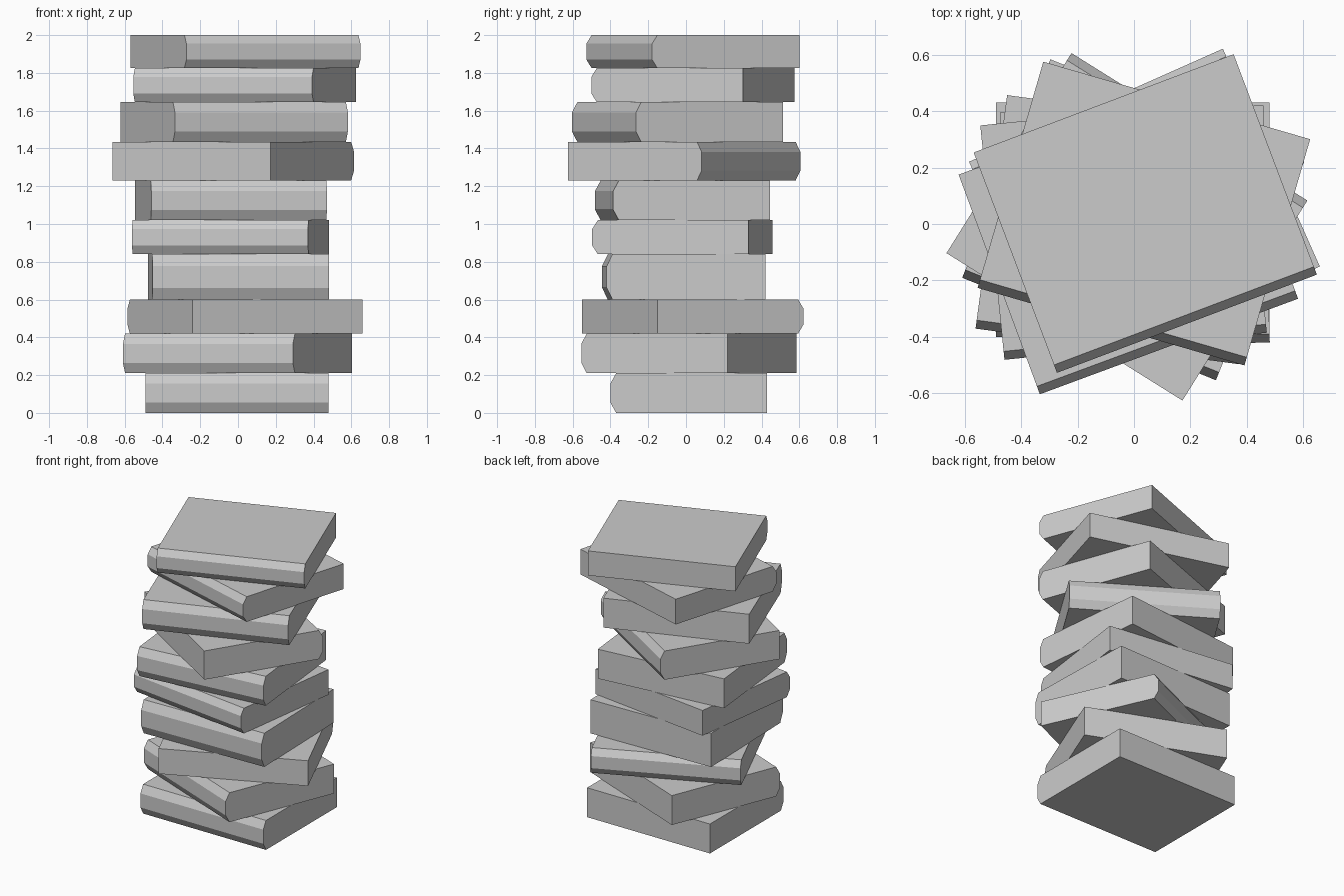
import bpy, bmesh
from math import radians

if "Cube" in bpy.data.objects:
    bpy.data.objects.remove(bpy.data.objects["Cube"])

BULGE = 0.03   # how far the rounded spine stands out


def book(name, z0, z1, cx, cy, width, depth, angle):
    """Block with a faceted spine on its local -y side."""
    h, d = z1 - z0, depth / 2
    # side profile (y, z)
    profile = [(d, 0), (d, h), (-d + BULGE, h), (-d, h * 0.74),
               (-d, h * 0.26), (-d + BULGE, 0)]
    bm = bmesh.new()
    face = bm.faces.new([bm.verts.new((-width / 2, y, z)) for y, z in profile])
    ext = bmesh.ops.extrude_face_region(bm, geom=[face], use_keep_orig=True)
    moved = [v for v in ext["geom"] if isinstance(v, bmesh.types.BMVert)]
    bmesh.ops.translate(bm, verts=moved, vec=(width, 0, 0))
    bmesh.ops.recalc_face_normals(bm, faces=bm.faces)
    mesh = bpy.data.meshes.new(name)
    bm.to_mesh(mesh)
    bm.free()
    ob = bpy.data.objects.new(name, mesh)
    ob.location = (cx, cy, z0)
    ob.rotation_euler.z = radians(angle)
    bpy.context.collection.objects.link(ob)


# stack from the bottom: top height, centre x, centre y, width, depth, turn
stack = [
    (0.21, -0.005, 0.015, 0.97, 0.83, 0),
    (0.42, -0.003, 0.015, 0.97, 0.835, -22),
    (0.60, 0.037, 0.035, 0.985, 0.845, 204),
    (0.84, 0.003, -0.012, 0.935, 0.84, 1.5),
    (1.02, -0.04, -0.02, 0.94, 0.835, -7.7),
    (1.23, -0.037, -0.018, 0.935, 0.835, 5.9),
    (1.435, -0.025, -0.01, 0.986, 0.836, 148),
    (1.645, -0.02, -0.045, 0.976, 0.83, 20.3),
    (1.825, 0.035, 0.037, 0.985, 0.835, -16.2),
    (2.00, 0.04, 0.037, 0.985, 0.835, 20.7),
]
bottom = 0.0
for i, (top, *rest) in enumerate(stack, 1):
    book(f"book_{i}", bottom, top, *rest)
    bottom = top
